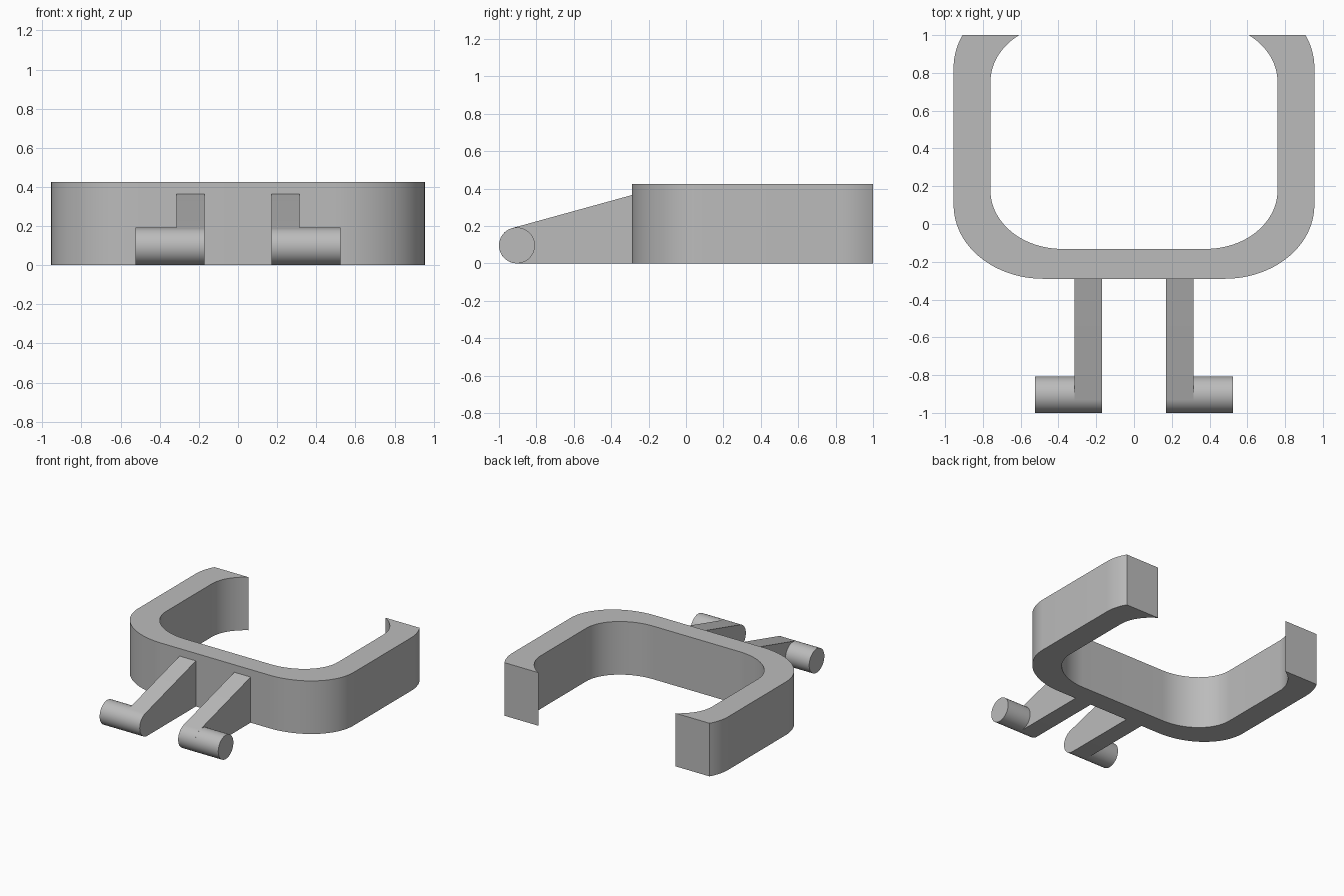
import bpy, bmesh
from math import cos, sin, pi, radians
from mathutils import Matrix, Vector

cube = bpy.data.objects.get("Cube")
if cube:
    bpy.data.objects.remove(cube, do_unlink=True)

grey = bpy.data.materials.new("plain grey")
grey.use_nodes = True
colour = (0.5, 0.5, 0.5, 1)
grey.diffuse_color = colour
grey.node_tree.nodes["Principled BSDF"].inputs["Base Color"].default_value = colour

HEIGHT = 0.425
BACK = 1.0


def finish(bm, name, smooth=True):
    bmesh.ops.recalc_face_normals(bm, faces=bm.faces)
    mesh = bpy.data.meshes.new(name)
    bm.to_mesh(mesh)
    bm.free()
    mesh.materials.append(grey)
    obj = bpy.data.objects.new(name, mesh)
    bpy.context.collection.objects.link(obj)
    if smooth:
        bpy.ops.object.select_all(action='DESELECT')
        obj.select_set(True)
        bpy.context.view_layer.objects.active = obj
        bpy.ops.object.shade_smooth_by_angle(angle=radians(30))
    return obj


def extrude(points, offset, name, smooth=True):
    bm = bmesh.new()
    face = bm.faces.new([bm.verts.new(p) for p in points])
    out = bmesh.ops.extrude_face_region(bm, geom=[face])
    moved = [g for g in out["geom"] if isinstance(g, bmesh.types.BMVert)]
    bmesh.ops.translate(bm, vec=Vector(offset), verts=moved)
    return finish(bm, name, smooth)


def half_outline(half_x, half_y, rx, ry, mid_y=0.465, steps=24):
    """Right half of a rounded rectangle, front centre to the cut back."""
    cx, cy = half_x - rx, half_y - ry
    pts = [(0, mid_y - half_y)]
    for i in range(steps + 1):
        a = -pi / 2 + pi / 2 * i / steps
        pts.append((cx + rx * cos(a), mid_y - cy + ry * sin(a)))
    # Rear corner stops exactly where it meets the cut plane
    sine = (BACK - mid_y - cy) / ry
    cosine = (1 - sine * sine) ** 0.5
    for i in range(steps + 1):
        a = pi / 2 * i / steps
        if sin(a) < sine - 0.02:
            pts.append((cx + rx * cos(a), mid_y + cy + ry * sin(a)))
    pts.append((cx + rx * cosine, BACK))
    return pts


# Open rounded band
outer = half_outline(0.955, 0.755, 0.475, 0.39)
inner = half_outline(0.76, 0.597, 0.38, 0.31)
outer_path = [(-x, y) for x, y in reversed(outer[1:])] + outer
inner_path = [(-x, y) for x, y in reversed(inner[1:])] + inner
extrude([(x, y, 0) for x, y in outer_path + inner_path[::-1]],
        (0, 0, HEIGHT), "open_band")

# Tapered arms with sideways pegs
PEG_Y, PEG_R = -0.904, 0.096
INSIDE, ARM_OUT, PEG_OUT = 0.17, 0.315, 0.525
SLOPE = radians(15.4)
for side, label in ((1, "left"), (-1, "right")):
    profile = [(-0.25, 0), (-0.25, 0.376)]
    for i in range(25):
        a = pi / 2 + SLOPE + (pi - SLOPE) * i / 24
        profile.append((PEG_Y + PEG_R * cos(a), PEG_R + PEG_R * sin(a)))
    extrude([(side * INSIDE, y, z) for y, z in profile],
            (side * (ARM_OUT - INSIDE), 0, 0), label + "_arm")

    bm = bmesh.new()
    place = (Matrix.Translation((side * (INSIDE + PEG_OUT) / 2, PEG_Y, PEG_R))
             @ Matrix.Rotation(pi / 2, 4, 'Y'))
    bmesh.ops.create_cone(bm, cap_ends=True, segments=48, radius1=PEG_R,
                          radius2=PEG_R, depth=PEG_OUT - INSIDE, matrix=place)
    finish(bm, label + "_peg")
